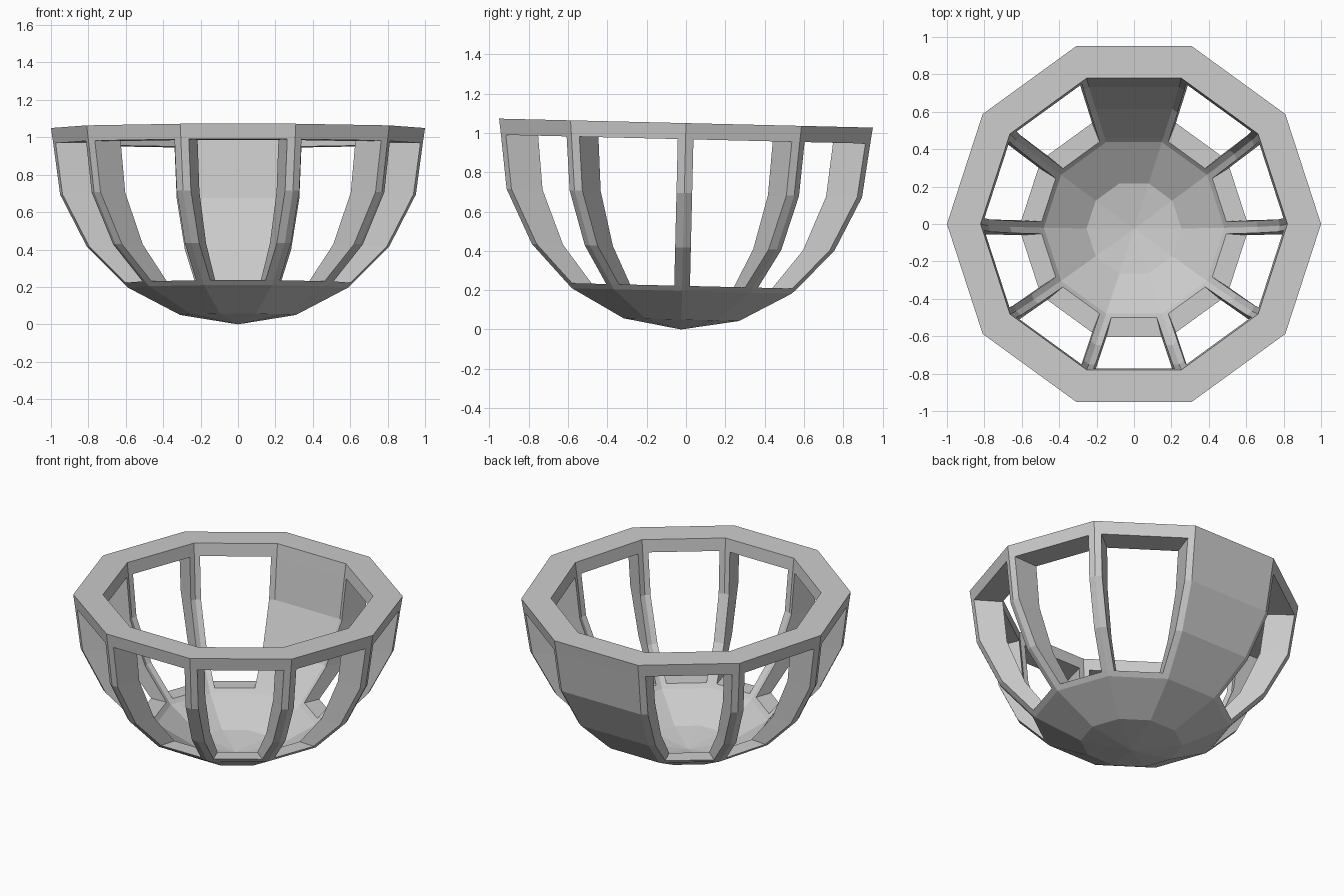
import bpy, bmesh
from math import radians, sin, cos
from mathutils import Matrix, Vector

if "Cube" in bpy.data.objects:
    bpy.data.objects.remove(bpy.data.objects["Cube"])

SIDES = 10
HALF = radians(180 / SIDES)
RIB = 0.042        # half width of each rib, measured on the facet
INNER = 0.82       # inner shell is the outer one narrowed towards the axis
TILT = 0.024       # slight lean: the front of the rim is higher
BACK = 2           # index of the closed back panel

# outer profile (radius, height): apex, two base rings, sill, two rings, lintel, rim
PROFILE = [(0, 0), (0.309, 0.05), (0.588, 0.196), (0.615, 0.222),
           (0.809, 0.417), (0.951, 0.694), (0.988, 0.968), (1.0, 1.05)]
OPEN_ROWS = (3, 4, 5)


def facet_point(k, col, row):
    """Point on facet k; columns 0 and 3 are corners, 1 and 2 the rib edges."""
    r, z = PROFILE[row]
    h = r * sin(HALF)
    t = (-h, RIB - h, h - RIB, h)[col] if r else 0
    a = HALF * (2 * k + 1)
    d = r * cos(HALF)
    return Vector((d * cos(a) - t * sin(a), d * sin(a) + t * cos(a), z))


bm = bmesh.new()

# outer shell with window openings left out
for k in range(SIDES):
    for row in range(len(PROFILE) - 1):
        for col in range(3):
            if row in OPEN_ROWS and col == 1 and k != BACK:
                continue
            corners = [(col, row), (col + 1, row), (col + 1, row + 1), (col, row + 1)]
            if row == 0:
                corners = corners[1:]
            bm.faces.new([bm.verts.new(facet_point(k, c, r)) for c, r in corners])
bmesh.ops.remove_doubles(bm, verts=bm.verts[:], dist=0.0005)

# inner shell
outer_faces = bm.faces[:]
rims = [e for e in bm.edges if e.is_boundary]
inner = {}
for v in bm.verts[:]:
    lift = 0.01 if v.co.z < 0.001 else 0
    inner[v] = bm.verts.new((v.co.x * INNER, v.co.y * INNER, v.co.z + lift))
for f in outer_faces:
    bm.faces.new([inner[v] for v in reversed(f.verts)])

# flat rim top and the walls of the openings
for e in rims:
    a, b = e.verts
    bm.faces.new((a, b, inner[b], inner[a]))
bmesh.ops.recalc_face_normals(bm, faces=bm.faces[:])

# lean the whole bowl about the rim centre
bmesh.ops.rotate(bm, verts=bm.verts[:], cent=(0, 0, 1.05),
                 matrix=Matrix.Rotation(-TILT, 3, 'X'))
low = min(v.co.z for v in bm.verts)
bmesh.ops.translate(bm, verts=bm.verts[:], vec=(0, 0, -low))

mesh = bpy.data.meshes.new("open_bowl")
bm.to_mesh(mesh)
bm.free()
bowl = bpy.data.objects.new("open_bowl", mesh)
bpy.context.collection.objects.link(bowl)
